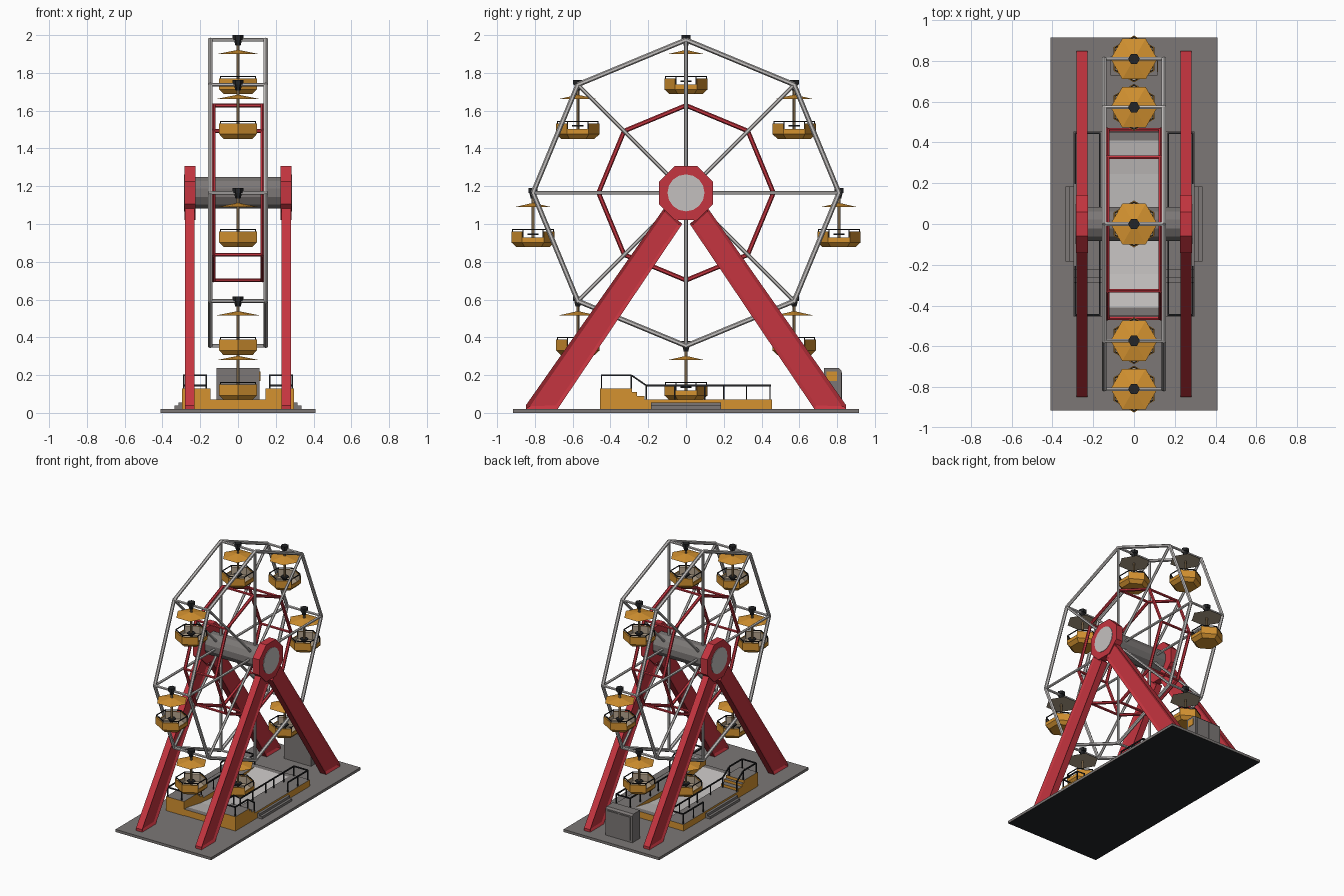
import bpy, bmesh
from math import sin, cos, pi, radians
from mathutils import Vector, Matrix

cube = bpy.data.objects.get("Cube")
if cube:
    bpy.data.objects.remove(cube, do_unlink=True)


def material(name, r, g, b):
    m = bpy.data.materials.new(name)
    m.use_nodes = True
    m.diffuse_color = (r, g, b, 1)
    m.node_tree.nodes["Principled BSDF"].inputs["Base Color"].default_value = (r, g, b, 1)
    return m


RED = material("red paint", 0.56, 0.035, 0.05)
YELLOW = material("amber yellow", 0.66, 0.29, 0.03)
LIGHT = material("light grey", 0.55, 0.53, 0.52)
GREY = material("mid grey", 0.2, 0.185, 0.18)
BLACK = material("black metal", 0.017, 0.018, 0.02)
BEIGE = material("beige lining", 0.45, 0.36, 0.26)
BROWN = material("brown pole", 0.3, 0.2, 0.1)


def finish(bm, name, *mats):
    bmesh.ops.recalc_face_normals(bm, faces=bm.faces)
    me = bpy.data.meshes.new(name)
    bm.to_mesh(me)
    bm.free()
    for m in mats:
        me.materials.append(m)
    ob = bpy.data.objects.new(name, me)
    bpy.context.collection.objects.link(ob)
    return ob


def bar(bm, a, b, r, sides=6, spin=0, r2=None):
    """Round bar from a to b, optionally tapered."""
    a, b = Vector(a), Vector(b)
    d = b - a
    mat = (Matrix.Translation((a + b) / 2) @ d.to_track_quat('Z', 'Y').to_matrix().to_4x4()
           @ Matrix.Rotation(spin, 4, 'Z'))
    bmesh.ops.create_cone(bm, cap_ends=True, segments=sides, radius1=r,
                          radius2=r if r2 is None else r2, depth=d.length, matrix=mat)


def path(bm, pts, r, sides=4):
    for a, b in zip(pts, pts[1:]):
        bar(bm, a, b, r, sides, pi / 4)


def box(bm, lo, hi):
    lo, hi = Vector(lo), Vector(hi)
    bmesh.ops.create_cube(bm, size=1, matrix=Matrix.Translation((lo + hi) / 2)
                          @ Matrix.Diagonal((*(hi - lo), 1)))


def prism(bm, pts, x0, x1):
    """Extrude a (y, z) outline along x."""
    f = bm.faces.new([bm.verts.new((x0, y, z)) for y, z in pts])
    out = bmesh.ops.extrude_face_region(bm, geom=[f])
    bmesh.ops.translate(bm, vec=(x1 - x0, 0, 0),
                        verts=[v for v in out["geom"] if isinstance(v, bmesh.types.BMVert)])


def paint_up(bm, index):
    """Give a second material to faces that look upward."""
    bmesh.ops.recalc_face_normals(bm, faces=bm.faces)
    for f in bm.faces:
        if f.normal.z > 0.5:
            f.material_index = index


# Ground slab with a black underside
bm = bmesh.new()
box(bm, (-0.41, -0.915, 0), (0.41, 0.915, 0.02))
bm.normal_update()
for f in bm.faces:
    f.material_index = int(f.normal.z < -0.5)
finish(bm, "ground_slab", GREY, BLACK)

# Boarding platform: raised walkways with stairs, concave floor between
bm = bmesh.new()
walk = [(-0.455, 0.02), (-0.455, 0.13), (-0.285, 0.13), (-0.285, 0.11), (-0.26, 0.11),
        (-0.26, 0.09), (-0.22, 0.09), (-0.22, 0.07), (0.455, 0.07), (0.455, 0.02)]
for s in (-1, 1):
    prism(bm, walk, s * 0.145, s * 0.297)
paint_up(bm, 1)
finish(bm, "walkways", YELLOW, GREY)

bm = bmesh.new()
dip = [(y / 10 * 0.41, 0.026 + 0.044 * (y / 10) ** 2) for y in range(-10, 11, 4)]
prism(bm, [(-0.452, 0.021), (-0.452, 0.07)] + dip + [(0.41, 0.07), (0.452, 0.07), (0.452, 0.021)],
      -0.145, 0.145)
paint_up(bm, 1)
for f in bm.faces:
    if f.material_index and abs(f.calc_center_median().y) > 0.41:
        f.material_index = 2
finish(bm, "loading_floor", YELLOW, LIGHT, GREY)

bm = bmesh.new()
for s in (-1, 1):
    for x, z in ((0.335, 0.038), (0.316, 0.056)):
        box(bm, (min(s * 0.29, s * x), -0.185, 0.02), (max(s * 0.29, s * x), 0.185, z))
finish(bm, "entry_steps", GREY)

# Railings around the walkways
bm = bmesh.new()
for s in (-1, 1):
    xi, xo = s * 0.168, s * 0.288
    path(bm, [(xo, -0.29, 0.2), (xo, -0.447, 0.2), (xi, -0.447, 0.2), (xi, -0.29, 0.2),
              (xi, -0.21, 0.145), (xi, 0.445, 0.145), (xo, 0.445, 0.145), (xo, 0.2, 0.145)], 0.006)
    path(bm, [(xo, -0.29, 0.2), (xo, -0.21, 0.145)], 0.006)
    for x in (xi, xo):
        for y in (-0.447, -0.29):
            path(bm, [(x, y, 0.13), (x, y, 0.2)], 0.005)
        for y in (-0.21, 0.2, 0.32, 0.445):
            path(bm, [(x, y, 0.07), (x, y, 0.145)], 0.005)
    for y in (-0.06, 0.1):
        path(bm, [(xi, y, 0.07), (xi, y, 0.145)], 0.005)
finish(bm, "railings", BLACK)

# Control booth with doors and a side window
bm = bmesh.new()
prism(bm, [(0.73, 0.02), (0.73, 0.238), (0.808, 0.238), (0.822, 0.225), (0.822, 0.02)], -0.115, 0.115)
for x in (-0.1, 0.006):
    box(bm, (x, 0.82, 0.035), (x + 0.094, 0.827, 0.215))
finish(bm, "booth", GREY)
bm = bmesh.new()
box(bm, (0.113, 0.745, 0.17), (0.119, 0.8, 0.22))
finish(bm, "booth_window", YELLOW)

# Support legs with recessed panels
HUB = 1.165
bm = bmesh.new()
leg = [(0.68, 0.02), (0.848, 0.02), (0.848, 0.04), (0.115, 1.085), (0.02, 1.0)]
for s in (-1, 1):
    for t in (-1, 1):
        prism(bm, [(t * y, z) for y, z in leg], s * 0.229, s * 0.281)
bmesh.ops.recalc_face_normals(bm, faces=bm.faces)
bmesh.ops.inset_individual(bm, faces=[f for f in bm.faces if abs(f.normal.x) > 0.9],
                           thickness=0.022, depth=-0.01)
finish(bm, "support_legs", RED)

# Hub housings, end discs and axle
hubs, discs, axle = bmesh.new(), bmesh.new(), bmesh.new()
for s in (-1, 1):
    bar(hubs, (s * 0.226, 0, HUB), (s * 0.284, 0, HUB), 0.143 / cos(pi / 8), 8, pi / 8)
    bar(discs, (s * 0.28, 0, HUB), (s * 0.287, 0, HUB), 0.098, 16)
bar(axle, (-0.23, 0, HUB), (0.23, 0, HUB), 0.087, 12, pi / 12)
finish(hubs, "hub_housings", RED)
finish(discs, "hub_discs", LIGHT)
finish(axle, "axle", GREY)


# Wheel: two outer rims with spokes, two inner red rings, cross bars
def spot(x, r, k):
    return Vector((x, r * sin(k * pi / 4), HUB + r * cos(k * pi / 4)))


R = 0.81
rim, spokes, ring = bmesh.new(), bmesh.new(), bmesh.new()
for k in range(8):
    for x in (-0.147, 0.147):
        bar(rim, spot(x, R, k), spot(x, R, k + 1), 0.013)
        bar(spokes, spot(x, 0.05, k), spot(x, R, k), 0.01)
        xr = x * 0.89
        bar(ring, spot(xr, 0.463, k), spot(xr, 0.463, k + 1), 0.012)
    bar(rim, spot(-0.155, R, k), spot(0.155, R, k), 0.01)
    bar(ring, spot(-0.135, 0.463, k), spot(0.135, 0.463, k), 0.01)
finish(rim, "outer_rims", LIGHT)
finish(spokes, "spokes", LIGHT)
finish(ring, "inner_rings", RED)


# Gondola parts, modelled around the hanging point
def corner(r, z, k):
    a = radians(60 * k - 30)
    return Vector((r * cos(a), r * sin(a), z))


bm = bmesh.new()


def face(pts, index):
    bm.faces.new([bm.verts.new(p) for p in pts]).material_index = index


RO, RI, FLOOR, BASE = 0.115, 0.105, -0.262, -0.287
face([corner(0.088, BASE, k) for k in range(6)][::-1], 0)
face([corner(RI, FLOOR, k) for k in range(6)], 1)
for k in range(6):
    top = -0.236 if k % 3 == 0 else -0.205    # lower wall on the two door sides
    j = k + 1
    face([corner(0.088, BASE, k), corner(0.088, BASE, j), corner(RO, FLOOR, j), corner(RO, FLOOR, k)], 0)
    face([corner(RO, FLOOR, k), corner(RO, FLOOR, j), corner(RO, top, j), corner(RO, top, k)], 0)
    face([corner(RO, top, k), corner(RO, top, j), corner(RI, top, j), corner(RI, top, k)], 0)
    face([corner(RI, top, k), corner(RI, top, j), corner(RI, FLOOR, j), corner(RI, FLOOR, k)], 1)
    if k % 3:
        e = k if k % 3 == 1 else j
        face([corner(RO, FLOOR, e), corner(RO, top, e), corner(RI, top, e), corner(RI, FLOOR, e)], 0)
bmesh.ops.remove_doubles(bm, verts=bm.verts, dist=0.0001)
basket = finish(bm, "basket", YELLOW, BEIGE)

bm = bmesh.new()
bar(bm, (0, 0, -0.076), (0, 0, -0.054), 0.115, 6, pi / 6, 0.004)
bm.normal_update()
for f in bm.faces:
    f.material_index = int(f.normal.z < -0.5)
canopy = finish(bm, "canopy", YELLOW, BEIGE)

bm = bmesh.new()
bar(bm, (0, 0, FLOOR), (0, 0, -0.02), 0.008)
pole = finish(bm, "pole", BROWN)

bm = bmesh.new()
bar(bm, (0, 0, 0), (0, 0, 0.025), 0.029, 6, pi / 6)
bar(bm, (0, 0, -0.03), (0, 0, 0), 0.014, 6, pi / 6, 0.022)
cap = finish(bm, "hanger_cap", BLACK)

bm = bmesh.new()
for k in range(6):
    path(bm, [corner(0.108, -0.194, k), corner(0.108, -0.194, k + 1)], 0.004)
    path(bm, [corner(0.108, -0.25, k), corner(0.108, -0.194, k)], 0.004)
bar(bm, (0, 0, -0.222), (0, 0, -0.214), 0.03, 6)
rail = finish(bm, "basket_rail", BLACK)

# Hang eight upright gondolas from the rim
for part in (basket, canopy, pole, cap, rail):
    part.location = spot(0, R, 0)
    for k in range(1, 8):
        copy = part.copy()
        copy.location = spot(0, R, k)
        bpy.context.collection.objects.link(copy)
